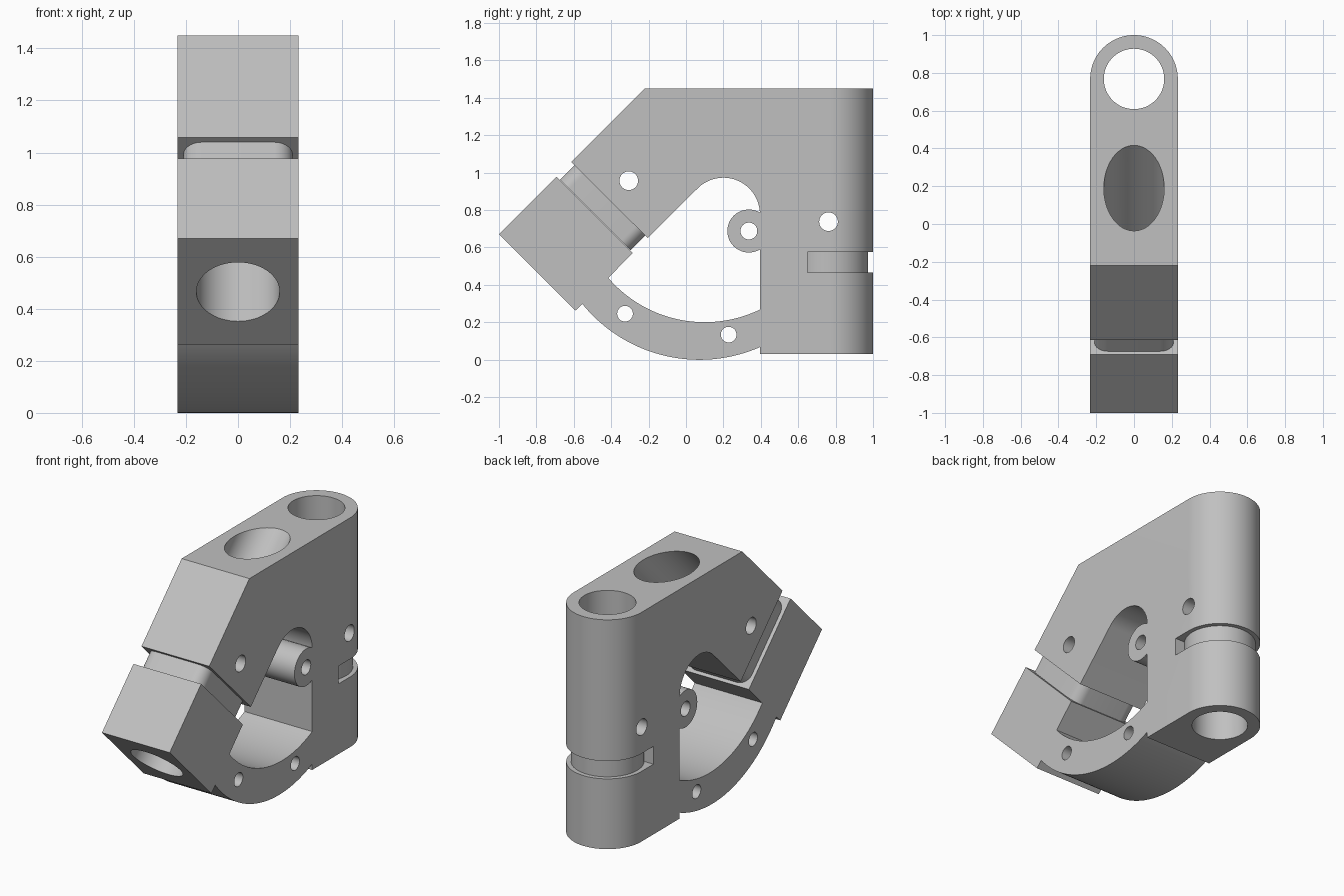
import bpy, bmesh
from math import sin, cos, pi, radians, atan2, hypot
from mathutils import Matrix, Vector

if "Cube" in bpy.data.objects:
    bpy.data.objects.remove(bpy.data.objects["Cube"], do_unlink=True)

HALF = 0.232      # half the width
BORE = 0.16       # radius of both large bores
POST_Y = 0.768    # axis of the vertical post

grey = bpy.data.materials.new("machined grey")
grey.use_nodes = True
colour = (0.53, 0.53, 0.53, 1)
grey.diffuse_color = colour
grey.node_tree.nodes["Principled BSDF"].inputs["Base Color"].default_value = colour

# Local frames: side profile (y, z), upright, and tilted along the diagonal bore
SIDE = Matrix(((0, 0, 1, 0), (1, 0, 0, 0), (0, 1, 0, 0), (0, 0, 0, 1)))
UP = Matrix.Identity(4)
TILT = Matrix.Rotation(radians(-45), 4, 'X')


def arc(cx, cy, r, a0, a1, n):
    return [(cx + r * cos(a0 + (a1 - a0) * i / n),
             cy + r * sin(a0 + (a1 - a0) * i / n)) for i in range(n + 1)]


def circle(cx, cy, r, n=64):
    return arc(cx, cy, r, 0, 2 * pi, n)[:-1]


def prism(name, pts, depth, frame=UP, at=(0, 0, 0)):
    """Extrude a closed profile, centred on its frame."""
    bm = bmesh.new()
    face = bm.faces.new([bm.verts.new((x, y, -depth / 2)) for x, y in pts])
    ext = bmesh.ops.extrude_face_region(bm, geom=[face])["geom"]
    bmesh.ops.translate(bm, vec=(0, 0, depth),
                        verts=[v for v in ext if isinstance(v, bmesh.types.BMVert)])
    bmesh.ops.transform(bm, matrix=Matrix.Translation(at) @ frame, verts=bm.verts)
    bmesh.ops.recalc_face_normals(bm, faces=bm.faces)
    mesh = bpy.data.meshes.new(name)
    bm.to_mesh(mesh)
    bm.free()
    mesh.materials.append(grey)
    obj = bpy.data.objects.new(name, mesh)
    bpy.context.collection.objects.link(obj)
    return obj


def activate(obj):
    bpy.ops.object.select_all(action='DESELECT')
    obj.select_set(True)
    bpy.context.view_layer.objects.active = obj


def combine(obj, other, operation='DIFFERENCE'):
    """Apply a boolean and discard the second solid."""
    mod = obj.modifiers.new("cut", 'BOOLEAN')
    mod.object, mod.operation, mod.solver = other, operation, 'EXACT'
    activate(obj)
    bpy.ops.object.modifier_apply(modifier=mod.name)
    bpy.data.objects.remove(other, do_unlink=True)


def cross_hole(obj, y, z, r):
    combine(obj, prism("cutter", circle(y, z, r, 32), 1, SIDE))


def diagonal_bore(obj):
    combine(obj, prism("cutter", circle(0, 0, BORE), 2.4, TILT, (0, -0.3, 0.96)))


# Post and upper arm, rounded at the back by a plan outline
profile = [(-0.22, 1.45), (1.1, 1.45), (1.1, 0.03), (0.395, 0.03)]
profile += arc(0.2, 0.778, 0.195, 0, radians(135), 32)
profile += [(-0.205, 0.65), (-0.613, 1.057)]
body = prism("post_and_upper_arm", profile, 0.8, SIDE)
plan = [(-HALF, -1.2), (HALF, -1.2)] + arc(0, POST_Y, HALF, 0, pi, 48)
combine(body, prism("plan", plan, 4), 'INTERSECT')

# Hinge lug
lug = (0.336, 0.688)
combine(body, prism("lug", circle(*lug, 0.115), 2 * HALF, SIDE), 'UNION')
cross_hole(body, *lug, 0.045)

# Groove round the back of the post, leaving a round core
groove = prism("groove", [(-0.4, 0.65), (0.4, 0.65), (0.4, 1.2), (-0.4, 1.2)],
               0.11, UP, (0, 0, 0.52))
combine(groove, prism("core", circle(0, POST_Y, 0.205), 1, UP, (0, 0, 0.52)))
combine(body, groove)

# Bores and pin holes of the body
combine(body, prism("cutter", circle(0, POST_Y, BORE), 4))
diagonal_bore(body)
cross_hole(body, -0.306, 0.957, 0.05)
cross_hole(body, 0.762, 0.738, 0.05)

# Lower block with curved strap
strap_profile = [(-0.415, 0.438), (-0.284, 0.571), (-0.692, 0.978), (-1, 0.67),
                 (-0.592, 0.262), (-0.554, 0.298)]


def sweep(cy, cz, start, end, n=40):
    r = (hypot(start[0] - cy, start[1] - cz) + hypot(end[0] - cy, end[1] - cz)) / 2
    a, b = (atan2(p[1] - cz, p[0] - cy) for p in (start, end))
    return arc(cy, cz, r, a, b, n)


outer = sweep(0.072, 0.805, (-0.554, 0.298), (0.395, 0.067))
inner = sweep(0.1, 0.88, (0.395, 0.267), (-0.415, 0.438))
outer[-1], inner[0] = (0.395, outer[-1][1]), (0.395, inner[0][1])
strap = prism("lower_block_and_strap", strap_profile[1:-1] + outer + inner,
              2 * HALF, SIDE)
diagonal_bore(strap)
cross_hole(strap, -0.326, 0.246, 0.042)
cross_hole(strap, 0.228, 0.134, 0.042)

# Rounded neck joining the two blocks
hx, hu, r = 0.21, 0.266, 0.07
rounded = []
for k, (sx, su) in enumerate(((1, 1), (-1, 1), (-1, -1), (1, -1))):
    rounded += arc(sx * (hx - r), su * (hu - r), r, k * pi / 2, (k + 1) * pi / 2, 12)
neck = prism("neck", rounded, 0.112, TILT, (0, -0.446, 0.813))
diagonal_bore(neck)

# Smooth the curved walls, keep the edges sharp
for obj in (body, strap, neck):
    activate(obj)
    bpy.ops.object.shade_smooth_by_angle(angle=radians(30))
